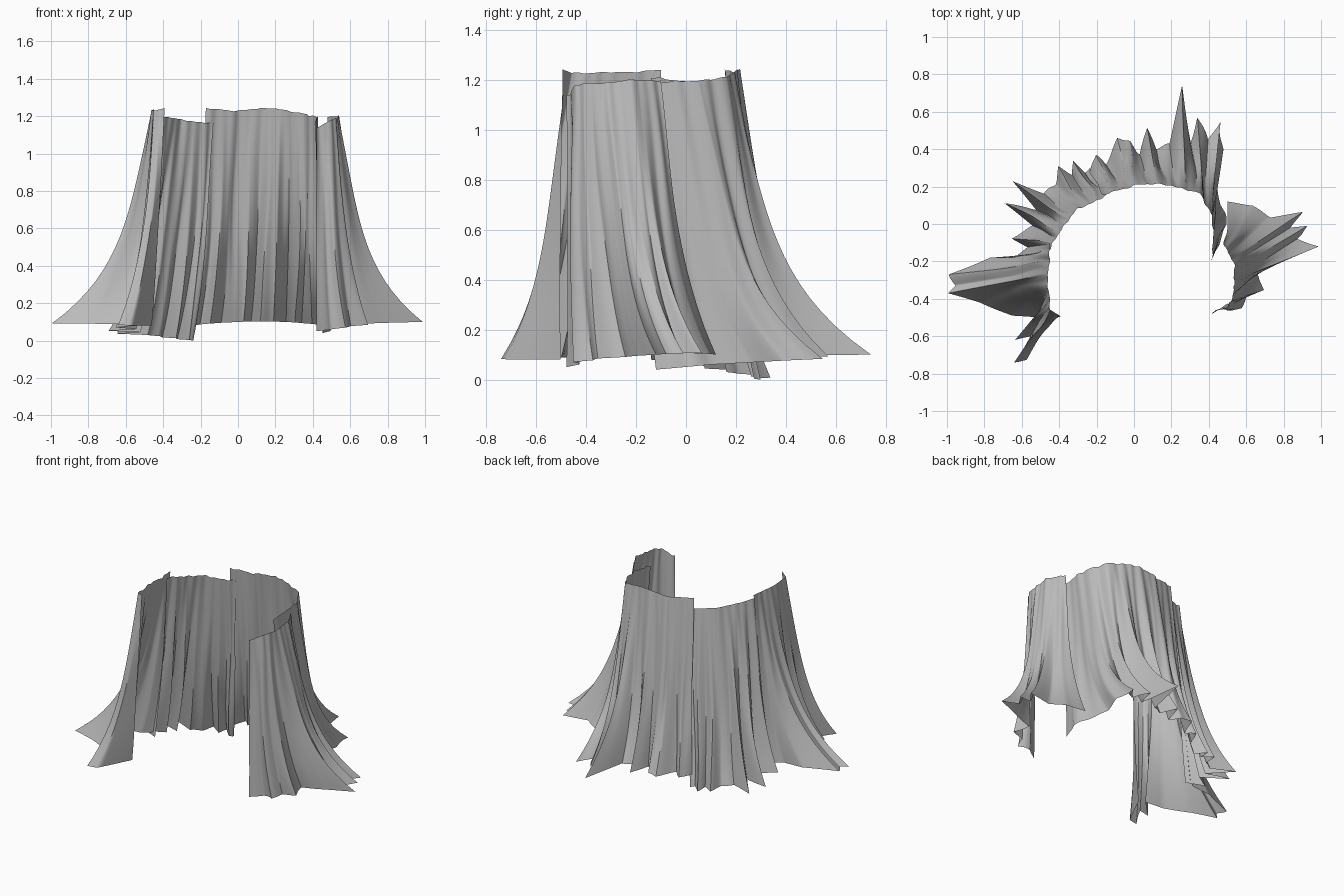
import bpy
import math
import random
from mathutils import Vector

random.seed(4)
if "Cube" in bpy.data.objects:
    bpy.data.objects.remove(bpy.data.objects["Cube"])

bark = bpy.data.materials.new("grey bark")
bark.use_nodes = True
GREY = (0.5, 0.5, 0.5, 1)
bark.diffuse_color = GREY
bark.node_tree.nodes["Principled BSDF"].inputs["Base Color"].default_value = GREY

ROWS = 20


def sample(points, u, by_length=False):
    """Point at fraction u along a polyline, by index or by length."""
    points = [Vector(p) for p in points]
    steps = [(b - a).length if by_length else 1 for a, b in zip(points, points[1:])]
    left = u * sum(steps)
    for a, b, step in zip(points, points[1:], steps):
        if left <= step:
            return a.lerp(b, left / step)
        left -= step
    return points[-1].copy()


def make_ripple(strands):
    """Soft irregular folds running down a sheet."""
    waves = [(random.uniform(0.6, 1) / (1 + k), strands * k, random.uniform(0, 6))
             for k in (0.4, 0.9, 1.6)]

    def ripple(u, t):
        return sum(size * math.sin(u * freq * math.tau + phase + 1.2 * math.sin(3 * t + phase))
                   for size, freq, phase in waves)
    return ripple


def bark_sheet(name, top, hem, strands):
    """Sheet between a top rim and a flared, pleated hem."""
    columns = (len(hem) - 1) * 8
    fold, drift = make_ripple(strands), make_ripple(strands / 2)
    verts, faces = [], []
    for i in range(columns + 1):
        u = i / columns
        a = sample(top, u, True)
        b = sample(hem, u)
        along = sample(top, min(1, u + 0.1), True) - sample(top, max(0, u - 0.1), True)
        along.z = 0
        along.normalize()
        out = Vector((-along.y, along.x, 0))
        a.z += 0.004 * fold(u, 0)
        reach = min(1, (b - a).to_2d().length / 0.5)
        for j in range(ROWS + 1):
            t = j / ROWS
            # long pleats sweep out late, short ones fall straight
            late = 0.2 + 0.35 * reach
            flare = (1 - late) * t + late * t ** 4.5
            p = a.lerp(b, flare)
            p.z = a.z + (b.z - a.z) * t
            p += out * fold(u, t) * (0.006 + 0.006 * t)
            p += along * drift(u, t) * 0.012 * math.sin(math.pi * t)
            verts.append(p)
    row = ROWS + 1
    for i in range(columns):
        for j in range(ROWS):
            k = i * row + j
            faces.append((k, k + 1, k + row + 1, k + row))
    mesh = bpy.data.meshes.new(name)
    mesh.from_pydata(verts, [], faces)
    mesh.materials.append(bark)
    obj = bpy.data.objects.new(name, mesh)
    bpy.context.collection.objects.link(obj)
    bpy.ops.object.select_all(action="DESELECT")
    obj.select_set(True)
    bpy.context.view_layer.objects.active = obj
    bpy.ops.object.shade_smooth_by_angle(angle=math.radians(60))


def at_height(points, start, middle, end):
    """Give flat points a height curving through three values."""
    result = []
    for i, (x, y) in enumerate(points):
        k = i / (len(points) - 1)
        z = start * (1 - k) * (1 - 2 * k) + 4 * middle * k * (1 - k) + end * k * (2 * k - 1)
        result.append((x, y, z))
    return result


# Side sheet at -x, with the long root flare
bark_sheet(
    "bark_side_right",
    [(-.39, -.49, 1.24), (-.45, -.46, 1.23), (-.46, -.3, 1.23), (-.45, -.1, 1.24)],
    at_height([(-.46, -.5), (-.57, -.72), (-.64, -.74), (-.55, -.6), (-.64, -.62),
               (-.52, -.5), (-.65, -.49), (-.82, -.42), (-.99, -.37), (-.95, -.33),
               (-.99, -.27), (-.78, -.18), (-.63, -.17), (-.56, -.12)], .08, .09, .1),
    5)

# Rear sheet at -x, hanging lowest
bark_sheet(
    "bark_rear_right",
    [(-.45, -.14, 1.21), (-.4, -.04, 1.2), (-.3, .08, 1.18), (-.13, .16, 1.16)],
    at_height([(-.54, -.14), (-.65, -.08), (-.54, -.01), (-.69, .11), (-.53, .08),
               (-.65, .23), (-.48, .16), (-.42, .21), (-.4, .3), (-.33, .26),
               (-.33, .35), (-.26, .27), (-.24, .3)], .08, .03, 0),
    5)

# Back sheet, wrapping from the rear seam to the +x side
bark_sheet(
    "bark_back",
    [(-.17, .15, 1.24), (0, .21, 1.23), (.2, .21, 1.245), (.35, .16, 1.21),
     (.42, .05, 1.2), (.42, -.2, 1.18)],
    at_height([(-.24, .28), (-.2, .36), (-.15, .32), (-.09, .46), (-.02, .45),
               (.03, .37), (.07, .51), (.12, .4), (.19, .43), (.26, .75),
               (.3, .43), (.34, .57), (.39, .45), (.47, .55), (.48, .4),
               (.43, .26), (.46, .1), (.49, 0), (.46, -.12)], .08, .1, .04),
    9)

# Side sheet at +x, with the second root flare
bark_sheet(
    "bark_side_left",
    [(.48, -.1, 1.2), (.53, -.2, 1.2), (.54, -.35, 1.19), (.5, -.44, 1.18), (.42, -.48, 1.14)],
    at_height([(.5, .12), (.64, .1), (.74, .04), (.89, .06), (.83, -.02), (.93, -.01),
               (.87, -.08), (1, -.12), (.82, -.19), (.65, -.24), (.69, -.35),
               (.6, -.37), (.58, -.46), (.5, -.43), (.42, -.48)], .1, .1, .05),
    6)
